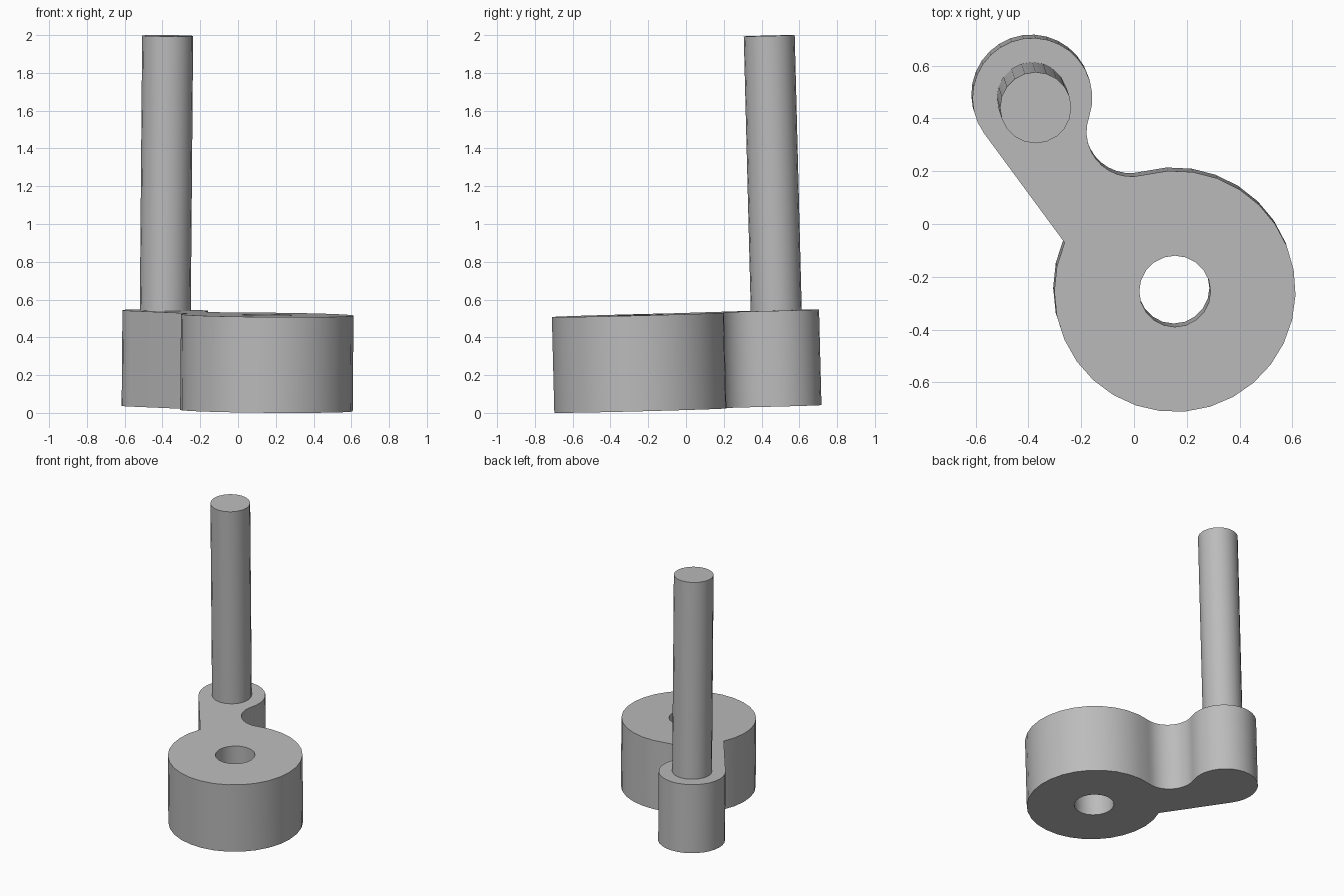
import bpy, bmesh
from math import atan2, asin, cos, sin, pi, radians, ceil
from mathutils import Vector, Matrix

cube = bpy.data.objects.get("Cube")
if cube:
    bpy.data.objects.remove(cube)

# Main dimensions, with the hub axis as local origin on the top face
HUB_R, BOSS_R, BORE_R, FILLET_R = 0.457, 0.227, 0.135, 0.17
THICKNESS, PIN_LENGTH, EMBED = 0.507, 1.455, 0.02
HUB = Vector((0, 0))
BOSS = Vector((-0.54, 0.733))
FILLET = Vector((-0.165, 0.605))

# Slight overall lean of the part
AXIS = Vector((0.0085, -0.0255, 1))
LEAN = (Matrix.Translation((0.155, -0.255, 0.519))
        @ Vector((0, 0, 1)).rotation_difference(AXIS).to_matrix().to_4x4())

# Plain grey metal
metal = bpy.data.materials.new("grey_metal")
metal.use_nodes = True
GREY = (0.5, 0.5, 0.5, 1)
metal.diffuse_color = GREY
metal.node_tree.nodes["Principled BSDF"].inputs["Base Color"].default_value = GREY


def arc(centre, radius, start, end, step=radians(12)):
    n = ceil(abs(end - start) / step)
    angles = [start + (end - start) * i / n for i in range(n + 1)]
    return [centre + radius * Vector((cos(a), sin(a))) for a in angles]


def angle_to(a, b):
    return atan2(b.y - a.y, b.x - a.x)


def extrude_outline(name, loops, bottom, height):
    bm = bmesh.new()
    edges = []
    for loop in loops:
        verts = [bm.verts.new((p.x, p.y, bottom)) for p in loop]
        edges += [bm.edges.new((v, verts[i - 1])) for i, v in enumerate(verts)]
    bmesh.ops.triangle_fill(bm, edges=edges, use_beauty=True)
    new = bmesh.ops.extrude_face_region(bm, geom=bm.faces[:])["geom"]
    top = [g for g in new if isinstance(g, bmesh.types.BMVert)]
    bmesh.ops.translate(bm, verts=top, vec=(0, 0, height))
    bmesh.ops.recalc_face_normals(bm, faces=bm.faces[:])
    mesh = bpy.data.meshes.new(name)
    bm.to_mesh(mesh)
    bm.free()
    mesh.materials.append(metal)
    obj = bpy.data.objects.new(name, mesh)
    bpy.context.collection.objects.link(obj)
    obj.matrix_world = LEAN
    bpy.ops.object.select_all(action="DESELECT")
    obj.select_set(True)
    bpy.context.view_layer.objects.active = obj
    bpy.ops.object.shade_smooth_by_angle(angle=radians(30))
    return obj


# Crank arm: hub, concave fillet, boss, and a straight side back to the hub
along = angle_to(HUB, BOSS)
hub_start = along + asin(BOSS_R / HUB_R)
hub_end = angle_to(HUB, FILLET) + 2 * pi
fillet_start = angle_to(FILLET, HUB) + 2 * pi
fillet_end = angle_to(FILLET, BOSS)
outline = (arc(HUB, HUB_R, hub_start, hub_end)
           + arc(FILLET, FILLET_R, fillet_start, fillet_end)[1:-1]
           + arc(BOSS, BOSS_R, fillet_end - pi, along + pi / 2))
bore = arc(HUB, BORE_R, 0, 2 * pi, radians(18))[:-1]
extrude_outline("crank_arm", [outline, bore], -THICKNESS, THICKNESS)

# Handle pin standing on the boss
pin = arc(BOSS, BORE_R, 0, 2 * pi, radians(18))[:-1]
extrude_outline("handle_pin", [pin], -EMBED, PIN_LENGTH + EMBED)
